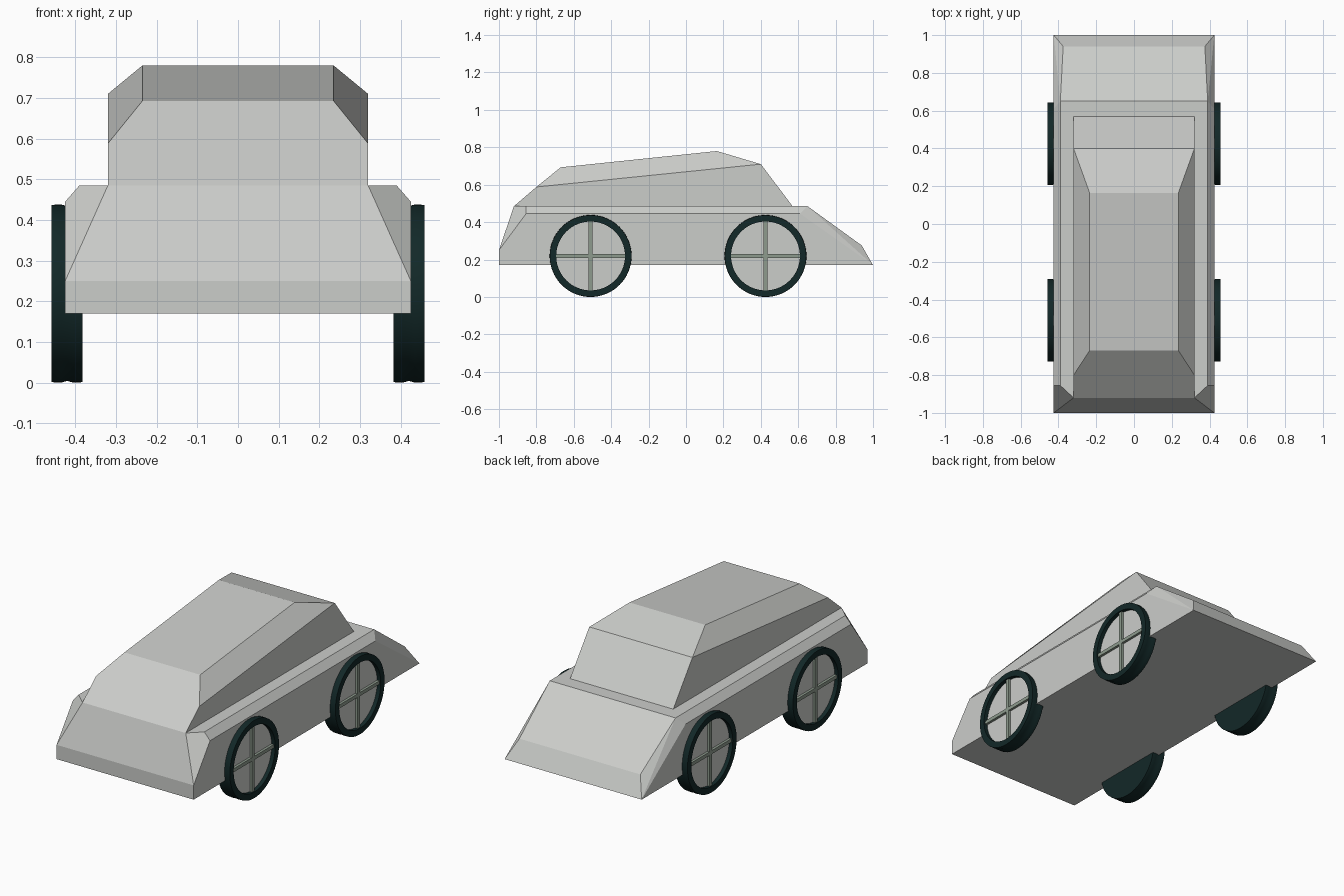
import bpy, bmesh, math
from mathutils import Matrix, Vector

if "Cube" in bpy.data.objects:
    bpy.data.objects.remove(bpy.data.objects["Cube"])


def material(name, rgb):
    m = bpy.data.materials.new(name)
    m.diffuse_color = (*rgb, 1)
    m.use_nodes = True
    m.node_tree.nodes["Principled BSDF"].inputs["Base Color"].default_value = m.diffuse_color
    return m


GREY = material("light grey paint", (0.60, 0.61, 0.59))
TYRE = material("dark teal rubber", (0.006, 0.021, 0.021))
SPOKE = material("grey green metal", (0.27, 0.33, 0.27))


def finish(bm, name, mat):
    bmesh.ops.recalc_face_normals(bm, faces=bm.faces)
    me = bpy.data.meshes.new(name)
    bm.to_mesh(me)
    bm.free()
    me.materials.append(mat)
    ob = bpy.data.objects.new(name, me)
    bpy.context.collection.objects.link(ob)
    return ob


def mirrored_hull(name, half, mat):
    """Faceted convex shell from the corner points of one half."""
    bm = bmesh.new()
    for x, y, z in half:
        for s in (-1, 1):
            bm.verts.new((s * x, y, z))
    bmesh.ops.convex_hull(bm, input=bm.verts[:])
    bmesh.ops.dissolve_limit(bm, angle_limit=math.radians(3),
                             verts=bm.verts[:], edges=bm.edges[:])
    return finish(bm, name, mat)


def lathe(name, profile, mat, centre, side, segments=64):
    """Spin an (x, radius) profile around the axle."""
    bm = bmesh.new()
    vs = [bm.verts.new((x, 0, r)) for x, r in profile]
    es = [bm.edges.new(p) for p in zip(vs, vs[1:])]
    bmesh.ops.spin(bm, geom=vs + es, cent=(0, 0, 0), axis=(1, 0, 0),
                   angle=2 * math.pi, steps=segments)
    bmesh.ops.remove_doubles(bm, verts=bm.verts[:], dist=1e-4)
    for v in bm.verts:
        v.co = Vector((side * v.co.x, v.co.y + centre[0], v.co.z + centre[1]))
    ob = finish(bm, name, mat)
    bpy.ops.object.select_all(action='DESELECT')
    ob.select_set(True)
    bpy.context.view_layer.objects.active = ob
    bpy.ops.object.shade_smooth_by_angle(angle=math.radians(30))
    return ob


# Lower body with sloped nose, tail and chamfered shoulders
mirrored_hull("lower_body", [
    (0.425, -1.0, 0.17), (0.425, -1.0, 0.25), (0.32, -0.92, 0.485),
    (0.39, -0.855, 0.485), (0.425, -0.855, 0.445),
    (0.39, 0.65, 0.485), (0.425, 0.61, 0.445),
    (0.375, 0.94, 0.275), (0.425, 1.0, 0.17)], GREY)

# Cabin with chamfered roof edges
mirrored_hull("cabin", [
    (0.32, -0.92, 0.485), (0.32, -0.80, 0.588), (0.235, -0.67, 0.693),
    (0.235, 0.165, 0.78), (0.32, 0.40, 0.71), (0.32, 0.57, 0.485)], GREY)

# Wheels: tyre, hub disc and crossed spokes
R, Z = 0.211, 0.222 - 0.011
Z = R + 0.008
for y, where in ((-0.51, "front"), (0.425, "rear")):
    for side, hand in ((-1, "left"), (1, "right")):
        tag = where + "_" + hand
        c = (y, 0.222)
        lathe(tag + "_tyre", [(0.382, 0), (0.382, 0.218), (0.405, 0.219), (0.42, 0.215),
                              (0.435, 0.219), (0.459, 0.218), (0.459, 0.184),
                              (0.435, 0.184)], TYRE, c, side)
        lathe(tag + "_hub", [(0.437, 0.186), (0.437, 0)], GREY, c, side)
        bm = bmesh.new()
        for sy, sz in ((0.37, 0.02), (0.02, 0.37)):
            bmesh.ops.create_cube(bm, size=1, matrix=Matrix.Translation((side * 0.443, y, 0.222))
                                  @ Matrix.Diagonal((0.016, sy, sz, 1)))
        finish(bm, tag + "_spokes", SPOKE)

# Tyre width/height check: tyres just touch the ground plane
low = min(v.co.z for o in bpy.data.objects for v in o.data.vertices)
for o in bpy.data.objects:
    if "cabin" not in o.name and "body" not in o.name:
        for v in o.data.vertices:
            v.co.z -= low
